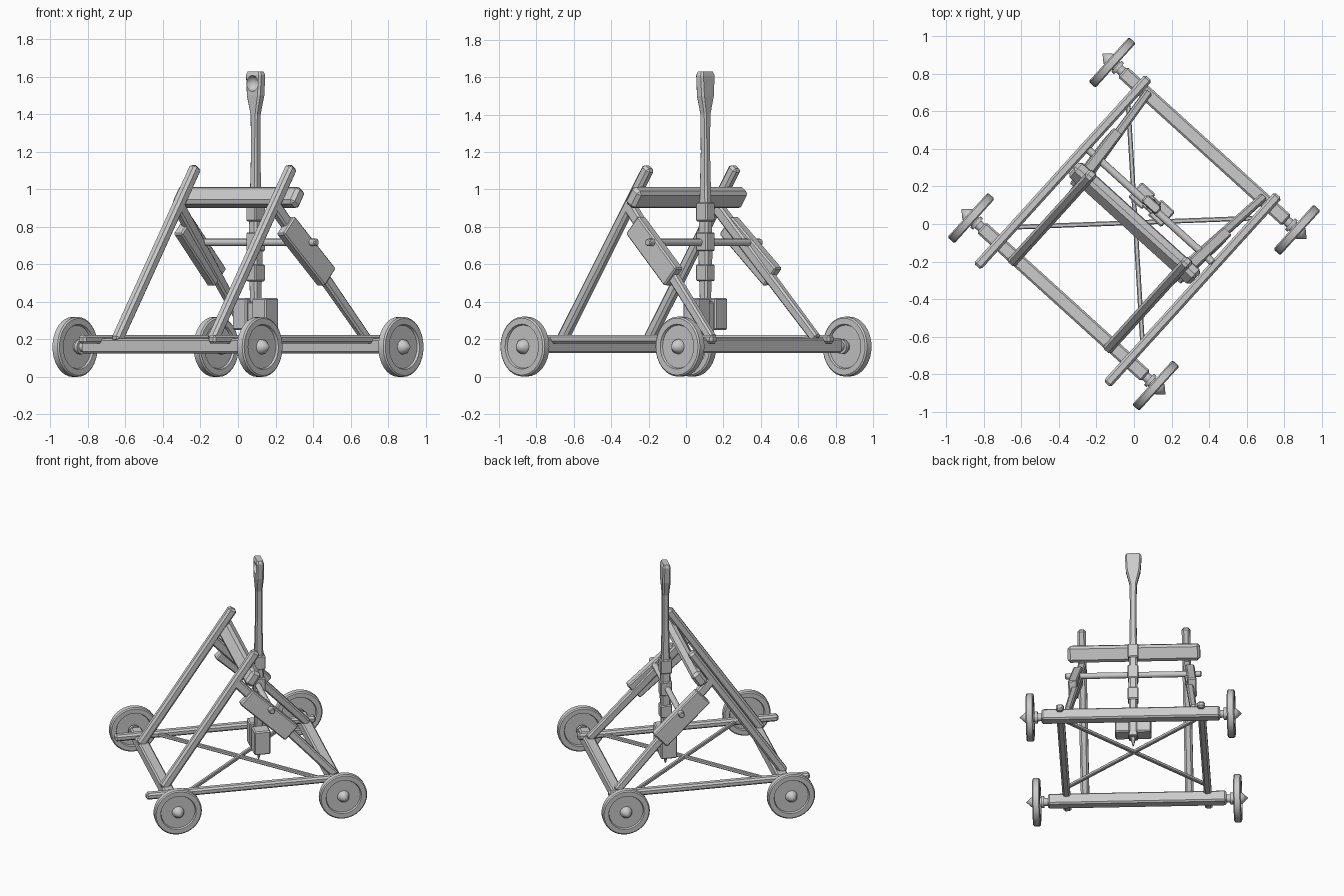
import bpy, bmesh, math
from mathutils import Matrix, Vector

if "Cube" in bpy.data.objects:
    bpy.data.objects.remove(bpy.data.objects["Cube"])

# The whole machine stands turned on the ground
TURN = Matrix.Rotation(math.radians(-42.2), 4, 'Z')

wood = bpy.data.materials.new("plain_grey")
wood.use_nodes = True
GREY = (0.6, 0.6, 0.6, 1)
wood.diffuse_color = GREY
wood.node_tree.nodes["Principled BSDF"].inputs["Base Color"].default_value = GREY


def finish(name, bm, smooth=False):
    bmesh.ops.recalc_face_normals(bm, faces=bm.faces)
    bm.transform(TURN)
    mesh = bpy.data.meshes.new(name)
    bm.to_mesh(mesh)
    bm.free()
    mesh.materials.append(wood)
    obj = bpy.data.objects.new(name, mesh)
    bpy.context.collection.objects.link(obj)
    if smooth:
        bpy.ops.object.select_all(action='DESELECT')
        obj.select_set(True)
        bpy.context.view_layer.objects.active = obj
        bpy.ops.object.shade_smooth_by_angle(angle=math.radians(35))
    return obj


def beam(name, a, b, width, depth, side=(1, 0, 0), bevel=0.01, taper=1.0):
    """Chamfered timber from a to b; width runs along side."""
    a, b = Vector(a), Vector(b)
    d = (b - a).normalized()
    s = Vector(side)
    s = (s - d * s.dot(d)).normalized()
    n = s.cross(d)
    bm = bmesh.new()
    bmesh.ops.create_cube(bm, size=1)
    for v in bm.verts:
        k = taper if v.co.y > 0 else 1
        v.co = Vector((v.co.x * width * k, v.co.y * (b - a).length, v.co.z * depth * k))
    if bevel:
        bmesh.ops.bevel(bm, geom=bm.edges[:], offset=bevel, segments=1,
                        affect='EDGES', profile=0.5)
    rot = Matrix((s, d, n)).transposed().to_4x4()
    bm.transform(Matrix.Translation((a + b) / 2) @ rot)
    return finish(name, bm)


def lathe(name, centre, profile, steps=32):
    """Turned part; profile holds (offset along x, radius)."""
    bm = bmesh.new()
    vs = [bm.verts.new((x, 0, r)) for x, r in profile]
    es = [bm.edges.new(p) for p in zip(vs, vs[1:])]
    bmesh.ops.spin(bm, geom=vs + es, cent=(0, 0, 0), axis=(1, 0, 0),
                   angle=math.tau, steps=steps)
    bmesh.ops.remove_doubles(bm, verts=bm.verts, dist=0.0005)
    bm.transform(Matrix.Translation(centre))
    return finish(name, bm, True)


def loft(name, sections, y):
    """Upright chamfered bar; sections hold (z, half width, half depth)."""
    bm = bmesh.new()
    rings = []
    for z, w, h in sections:
        c = min(w, h) * 0.4
        pts = [(w, h - c), (w - c, h), (c - w, h), (-w, h - c),
               (-w, c - h), (c - w, -h), (w - c, -h), (w, c - h)]
        rings.append([bm.verts.new((px, y + py, z)) for px, py in pts])
    for lo, hi in zip(rings, rings[1:]):
        for i in range(8):
            j = (i + 1) % 8
            bm.faces.new((lo[i], lo[j], hi[j], hi[i]))
    bm.faces.new(rings[0])
    bm.faces.new(rings[-1])
    return finish(name, bm)


# Wheels with raised rims and pointed hubs
OUTER = [(-0.012, 0), (-0.012, 0.115), (-0.025, 0.12), (-0.025, 0.152),
         (-0.018, 0.16), (0.018, 0.16), (0.025, 0.152), (0.025, 0.12),
         (0.012, 0.115), (0.012, 0.04), (0.03, 0.036), (0.07, 0)]
SHAFT = [(-0.11, 0), (-0.11, 0.026), (-0.05, 0.026), (-0.05, 0.04),
         (-0.03, 0.04), (-0.03, 0.03), (-0.01, 0.03), (-0.01, 0)]

for y, end in ((-0.56, "front"), (0.56, "back")):
    beam(end + "_axle_beam", (-0.59, y, 0.165), (0.59, y, 0.165), 0.075, 0.08,
         side=(0, 1, 0))
    for s, hand in ((-1, "right"), (1, "left")):
        place = (s * 0.665, y, 0.16)
        tag = end + "_" + hand
        lathe(tag + "_wheel", place, [(s * x, r) for x, r in OUTER])
        lathe(tag + "_axle_end", place, [(s * x, r) for x, r in SHAFT], 12)

# Rails, leaning posts, back braces and their side boards
for s, hand in ((-1, "right"), (1, "left")):
    beam(hand + "_rail", (s * 0.467, -0.73, 0.2), (s * 0.467, 0.63, 0.2),
         0.052, 0.045, bevel=0.012)
    beam(hand + "_post", (s * 0.345, -0.585, 0.19), (s * 0.345, 0.045, 1.12),
         0.056, 0.06, bevel=0.014)
    beam(hand + "_brace", (s * 0.345, -0.1, 0.92), (s * 0.415, 0.565, 0.2),
         0.054, 0.065, taper=0.8)
    beam(hand + "_brace_board", (s * 0.37, -0.03, 0.81), (s * 0.395, 0.27, 0.53),
         0.06, 0.13, bevel=0.008)
    # Thin diagonal ties under the frame
    beam(hand + "_diagonal_tie", (s * -0.46, -0.44, 0.2), (s * 0.46, 0.46, 0.2),
         0.025, 0.025, bevel=0.005)

# Stop beam behind the posts
beam("cross_beam", (-0.438, 0.005, 0.957), (0.438, 0.005, 0.957), 0.075, 0.11,
     side=(0, 0.83, -0.56), bevel=0.018)

# Pivot rod
lathe("pivot_rod", (0, 0.13, 0.717),
      [(-0.45, 0), (-0.45, 0.015), (-0.445, 0.02), (0.445, 0.02), (0.45, 0.015), (0.45, 0)], 12)

# Throwing arm, pointed below and spoon-shaped above
ARM_Y = 0.14
arm = loft("throwing_arm",
           [(0.17, 0.004, 0.004), (0.24, 0.02, 0.02), (0.45, 0.026, 0.028),
            (0.7, 0.03, 0.036), (0.95, 0.025, 0.028), (1.2, 0.021, 0.022),
            (1.4, 0.024, 0.022), (1.5, 0.048, 0.027), (1.61, 0.055, 0.026),
            (1.63, 0.046, 0.02)], ARM_Y)

# Hollow the bowl of the spoon
bm = bmesh.new()
bmesh.ops.create_uvsphere(bm, u_segments=20, v_segments=12, radius=0.042)
bm.transform(Matrix.Translation((0, ARM_Y - 0.03, 1.565)))
cutter = finish("bowl_cutter", bm)
cutter.hide_render = True
cut = arm.modifiers.new("bowl", 'BOOLEAN')
cut.operation = 'DIFFERENCE'
cut.solver = 'EXACT'
cut.object = cutter
bpy.context.view_layer.objects.active = arm
bpy.ops.object.modifier_apply(modifier=cut.name)
bpy.data.objects.remove(cutter)

# Bands around the arm
for name, low, high in (("upper_arm_band", 0.83, 0.93), ("pivot_arm_band", 0.67, 0.77),
                        ("lower_arm_band", 0.51, 0.6)):
    beam(name, (0, ARM_Y, low), (0, ARM_Y, high), 0.07, 0.08, bevel=0.006)

# Counterweight: two boxes joined by a narrower core
for s, hand in ((-1, "right"), (1, "left")):
    beam(hand + "_weight", (s * 0.07, ARM_Y, 0.25), (s * 0.07, ARM_Y, 0.42),
         0.1, 0.11, bevel=0.008)
beam("weight_core", (0, ARM_Y, 0.23), (0, ARM_Y, 0.4), 0.06, 0.08, bevel=0.006)
